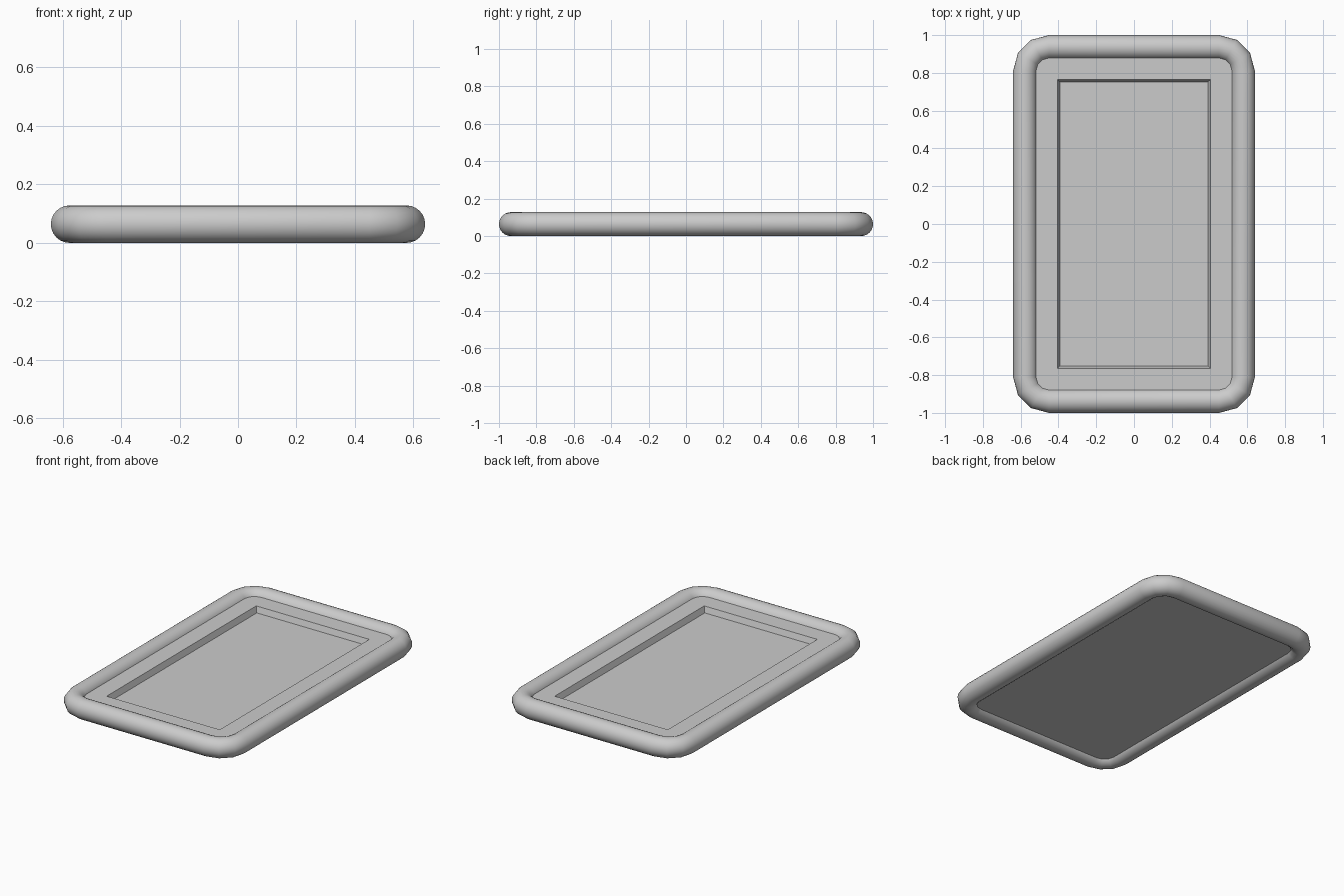
import bpy, bmesh
from math import pi, cos, sin

if "Cube" in bpy.data.objects:
    bpy.data.objects.remove(bpy.data.objects["Cube"])

R_TUBE = 0.064           # radius of the round rim
CX, CY, R_CORNER = 0.45, 0.81, 0.126
CORNER_STEPS, SIDES = 3, 24


def make_object(name, rings, close_profile):
    """Bridge successive closed rings of points; cap the ends if the profile is open."""
    bm = bmesh.new()
    loops = [[bm.verts.new(p) for p in ring] for ring in rings]
    pairs = list(zip(loops, loops[1:]))
    if close_profile:
        pairs.append((loops[-1], loops[0]))
    else:
        bm.faces.new(loops[0])
        bm.faces.new(loops[-1])
    for a, b in pairs:
        n = len(a)
        for i in range(n):
            j = (i + 1) % n
            bm.faces.new((a[i], a[j], b[j], b[i]))
    bmesh.ops.recalc_face_normals(bm, faces=bm.faces[:])
    mesh = bpy.data.meshes.new(name)
    bm.to_mesh(mesh)
    bm.free()
    obj = bpy.data.objects.new(name, mesh)
    bpy.context.collection.objects.link(obj)
    return obj


def rounded_ring(radius, z):
    pts = []
    for q, (sx, sy) in enumerate([(1, 1), (-1, 1), (-1, -1), (1, -1)]):
        for k in range(CORNER_STEPS + 1):
            a = (q + k / CORNER_STEPS) * pi / 2
            pts.append((sx * CX + radius * cos(a), sy * CY + radius * sin(a), z))
    return pts


def rect_ring(x, y, z):
    return [(x, y, z), (-x, y, z), (-x, -y, z), (x, -y, z)]


# Round tubular rim with three-segment corners
rim_rings = []
for i in range(SIDES):
    t = 2 * pi * i / SIDES
    rim_rings.append(rounded_ring(R_CORNER + R_TUBE * cos(t), R_TUBE + R_TUBE * sin(t)))
rim = make_object("rim", rim_rings, True)
bpy.context.view_layer.objects.active = rim
rim.select_set(True)
bpy.ops.object.shade_smooth_by_angle(angle=pi / 4)

# Flat panel with a sunken, slightly tapered rectangular recess
make_object("recessed_panel", [
    rect_ring(0.54, 0.90, 0.03),
    rect_ring(0.54, 0.90, 0.092),
    rect_ring(0.405, 0.765, 0.092),
    rect_ring(0.392, 0.752, 0.055),
], False)
